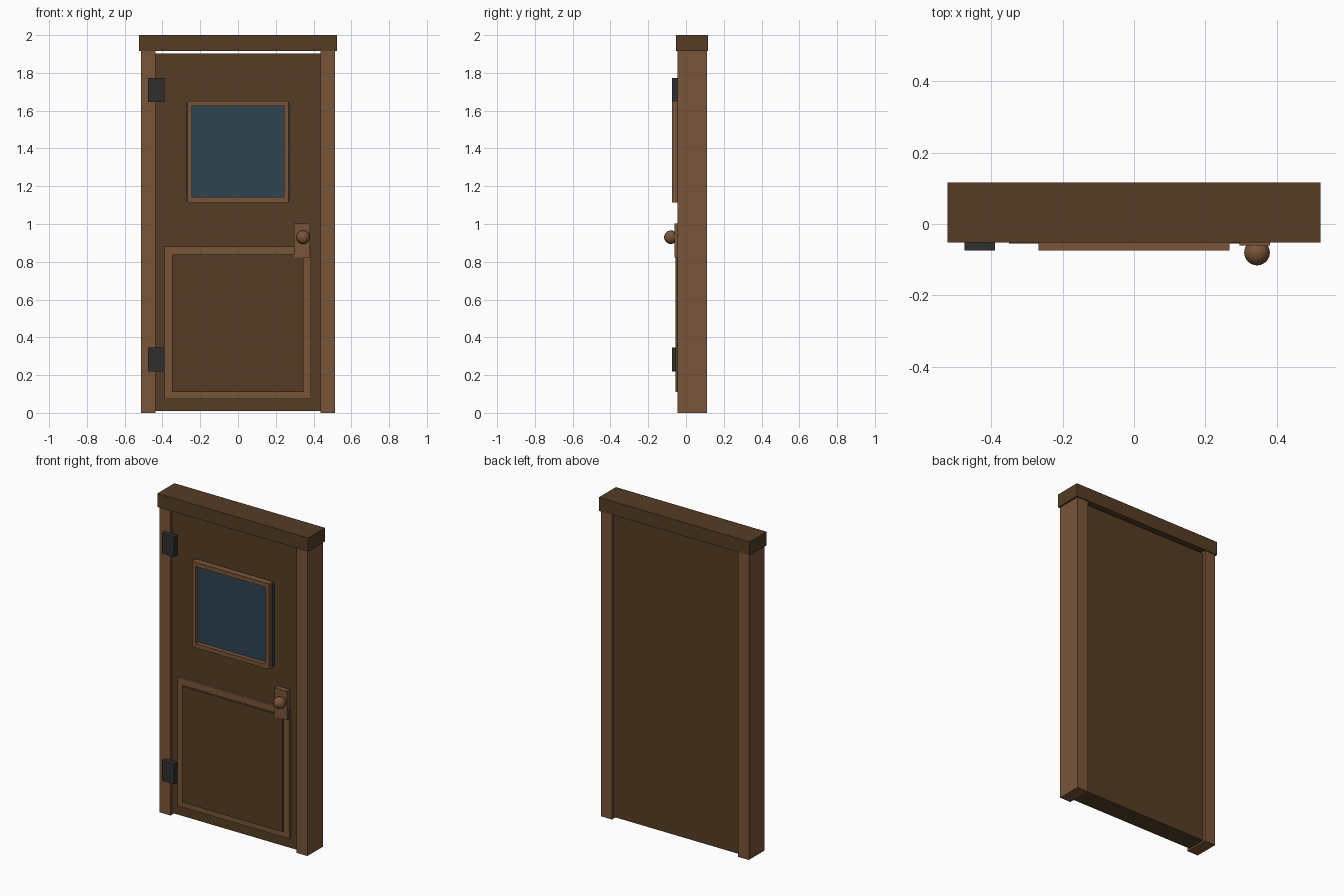
import bpy
import bmesh
from mathutils import Matrix

cube = bpy.data.objects.get("Cube")
if cube:
    bpy.data.objects.remove(cube, do_unlink=True)


def material(name, r, g, b):
    mat = bpy.data.materials.new(name)
    mat.use_nodes = True
    mat.diffuse_color = (r, g, b, 1)
    shader = next(n for n in mat.node_tree.nodes if n.type == "BSDF_PRINCIPLED")
    shader.inputs["Base Color"].default_value = (r, g, b, 1)
    return mat


dark_wood = material("dark wood", 0.09, 0.046, 0.018)
light_wood = material("light wood", 0.19, 0.09, 0.04)
glass_blue = material("dull blue glass", 0.03, 0.058, 0.085)
iron = material("dark iron", 0.028, 0.028, 0.03)


def finish(name, bm, mat):
    mesh = bpy.data.meshes.new(name)
    bm.to_mesh(mesh)
    bm.free()
    mesh.materials.append(mat)
    obj = bpy.data.objects.new(name, mesh)
    bpy.context.collection.objects.link(obj)
    return obj


def add_box(bm, xs, ys, zs):
    """Add a box spanning the given x, y and z ranges."""
    spans = (xs, ys, zs)
    centre = [(a + b) / 2 for a, b in spans]
    size = [b - a for a, b in spans]
    bmesh.ops.create_cube(
        bm, size=1, matrix=Matrix.Translation(centre) @ Matrix.Diagonal((*size, 1)))


def box(name, xs, ys, zs, mat):
    bm = bmesh.new()
    add_box(bm, xs, ys, zs)
    return finish(name, bm, mat)


# Surround: two posts and a lintel
box("left_post", (0.437, 0.513), (-0.045, 0.11), (0, 1.915), light_wood)
box("right_post", (-0.513, -0.437), (-0.045, 0.11), (0, 1.915), light_wood)
box("lintel", (-0.523, 0.523), (-0.052, 0.116), (1.915, 2), dark_wood)

# Door leaf, set back between the posts
box("door_leaf", (-0.437, 0.437), (-0.028, 0.093), (0.01, 1.903), dark_wood)

# Lower panel: light border plate with a raised dark field
box("panel_border", (-0.39, 0.386), (-0.043, -0.02), (0.073, 0.88), light_wood)
box("panel_field", (-0.35, 0.346), (-0.055, -0.03), (0.11, 0.838), dark_wood)

# Window: pane with four frame bars
box("window_pane", (-0.273, 0.273), (-0.047, -0.02), (1.125, 1.64), glass_blue)
bm = bmesh.new()
depth = (-0.075, -0.035)
for zs in ((1.115, 1.142), (1.625, 1.652)):
    add_box(bm, (-0.268, 0.268), depth, zs)
for side in (-1, 1):
    add_box(bm, sorted((side * 0.243, side * 0.268)), depth, (1.142, 1.625))
finish("window_frame", bm, light_wood)

# Hinges
for label, low in (("lower", 0.22), ("upper", 1.645)):
    box(label + "_hinge", (-0.476, -0.39), (-0.075, -0.044), (low, low + 0.127), iron)

# Handle: back plate and round knob
box("handle_plate", (0.296, 0.381), (-0.06, -0.028), (0.823, 1.003), light_wood)
bm = bmesh.new()
bmesh.ops.create_uvsphere(
    bm, u_segments=24, v_segments=16, radius=0.036,
    matrix=Matrix.Translation((0.345, -0.08, 0.93)))
knob = finish("knob", bm, light_wood)
for face in knob.data.polygons:
    face.use_smooth = True
